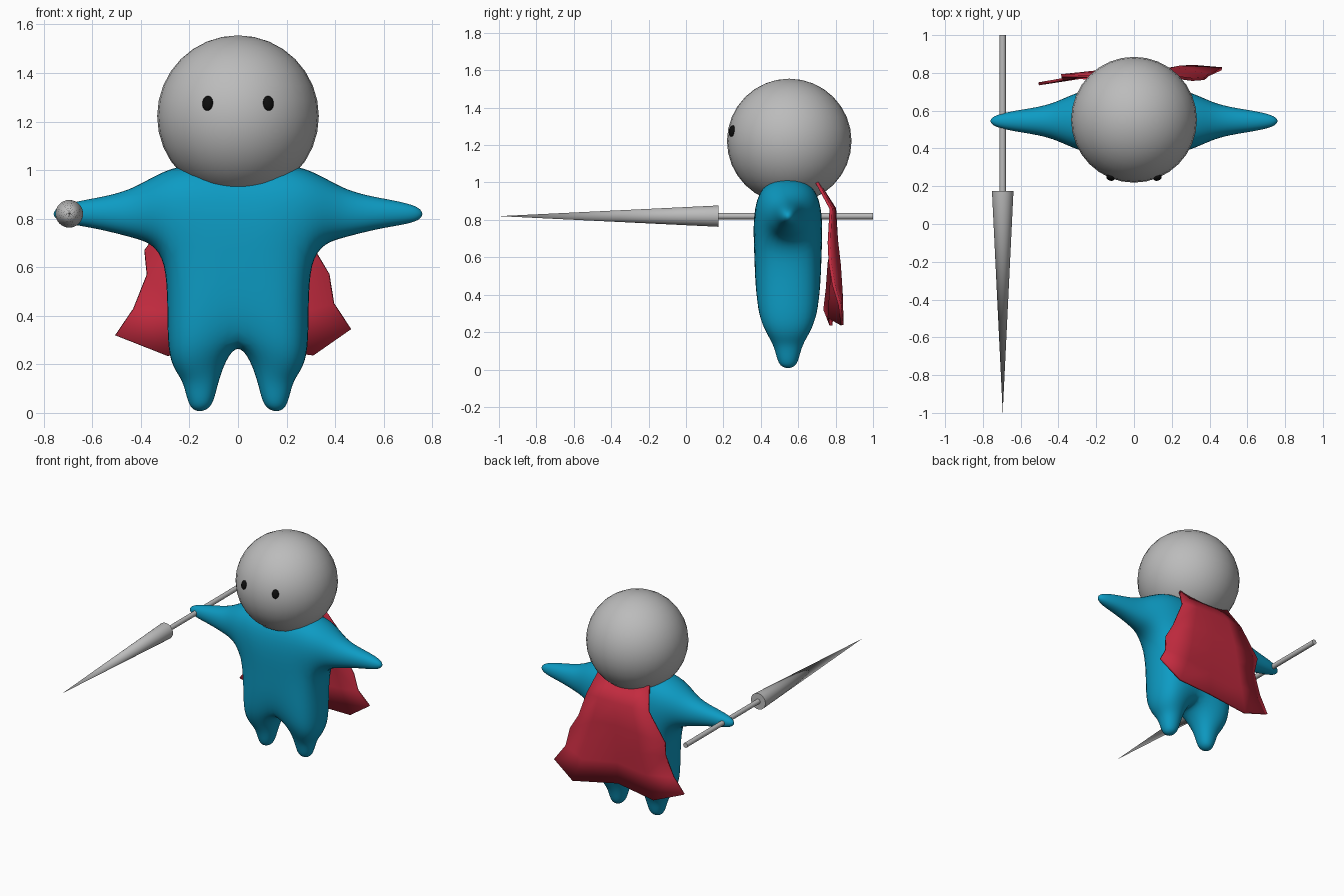
import bpy, bmesh, math
from mathutils import Vector

if "Cube" in bpy.data.objects:
    bpy.data.objects.remove(bpy.data.objects["Cube"])

BODY_Y = 0.545


def material(name, rgb):
    m = bpy.data.materials.new(name)
    m.diffuse_color = (*rgb, 1)
    m.use_nodes = True
    m.node_tree.nodes["Principled BSDF"].inputs["Base Color"].default_value = m.diffuse_color
    return m


grey = material("grey", (0.5, 0.5, 0.5))
blue = material("blue", (0.004, 0.33, 0.55))
red = material("red", (0.55, 0.024, 0.05))
black = material("black", (0.004, 0.004, 0.004))


def finish(ob, name, mat, angle=40):
    ob.name = name
    ob.data.materials.append(mat)
    bpy.ops.object.select_all(action='DESELECT')
    ob.select_set(True)
    bpy.context.view_layer.objects.active = ob
    bpy.ops.object.shade_smooth_by_angle(angle=math.radians(angle))
    return ob


def new_object(name, verts, faces):
    me = bpy.data.meshes.new(name)
    me.from_pydata(verts, [], faces)
    bm = bmesh.new()
    bm.from_mesh(me)
    bmesh.ops.recalc_face_normals(bm, faces=bm.faces)
    bm.to_mesh(me)
    bm.free()
    ob = bpy.data.objects.new(name, me)
    bpy.context.collection.objects.link(ob)
    return ob


# Body: one cage of torso, arms and legs, smoothed by subdivision
verts, index, faces = [], {}, []


def quad(points):
    ids = []
    for p in points:
        key = tuple(round(c, 4) + 0.0 for c in p)
        if key not in index:
            index[key] = len(verts)
            verts.append(Vector(key))
        ids.append(index[key])
    faces.append(ids)


def tube(rings):
    for a, b in zip(rings, rings[1:]):
        for i in range(4):
            j = (i + 1) % 4
            quad([a[i], a[j], b[j], b[i]])
    quad(rings[-1])


def arm_ring(s, x, y, z, r):
    return [(s * x, -y, z + r), (s * x, y, z + r), (s * x, y, z - r), (s * x, -y, z - r)]


def leg_ring(s, z, x, r, y):
    return [(s * (x + r), -y, z), (s * (x + r), y, z), (s * (x - r), y, z), (s * (x - r), -y, z)]


TOP, PIT, HIP = (0.25, 0.12, 0.965), (0.27, 0.13, 0.65), (0.25, 0.115, 0.28)
MID_TOP, MID, CROTCH = (0, 0.13, 0.97), (0, 0.18, 0.62), (0, 0.125, 0.30)


def at(p, s, t):
    return (s * p[0], t * p[1], p[2])


for s in (-1, 1):
    for t in (-1, 1):
        quad([at(MID_TOP, s, t), at(TOP, s, t), at(PIT, s, t), at(MID, s, t)])
        quad([at(MID, s, t), at(PIT, s, t), at(HIP, s, t), at(CROTCH, s, t)])
    quad([at(MID_TOP, s, -1), at(TOP, s, -1), at(TOP, s, 1), at(MID_TOP, s, 1)])
    quad([at(PIT, s, -1), at(PIT, s, 1), at(HIP, s, 1), at(HIP, s, -1)])
    tube([[at(TOP, s, -1), at(TOP, s, 1), at(PIT, s, 1), at(PIT, s, -1)],
          arm_ring(s, 0.43, 0.070, 0.825, 0.076), arm_ring(s, 0.60, 0.043, 0.822, 0.044),
          arm_ring(s, 0.73, 0.021, 0.82, 0.022)])
    tube([[at(HIP, s, -1), at(HIP, s, 1), at(CROTCH, s, 1), at(CROTCH, s, -1)],
          leg_ring(s, 0.13, 0.155, 0.055, 0.058), leg_ring(s, 0.03, 0.155, 0.03, 0.032)])

body = new_object("body", verts, faces)
sub = body.modifiers.new("smooth", 'SUBSURF')
sub.levels = sub.render_levels = 3
# Push the cage out until the smoothed surface passes through the intended points
for _ in range(14):
    dg = bpy.context.evaluated_depsgraph_get()
    dg.update()
    ev = body.evaluated_get(dg)
    now = [ev.data.vertices[i].co.copy() for i in range(len(verts))]
    for i, v in enumerate(body.data.vertices):
        v.co += verts[i] - now[i]
    body.data.update()
    body.update_tag()
body.location.y = BODY_Y
body.name = "body"
body.data.materials.append(blue)
for p in body.data.polygons:
    p.use_smooth = True

# Head
bpy.ops.mesh.primitive_uv_sphere_add(segments=32, ring_count=16, radius=0.333,
                                     location=(0, 0.552, 1.222))
finish(bpy.context.object, "head", grey)

# Eyes
for s, side in ((-1, "right"), (1, "left")):
    bpy.ops.mesh.primitive_uv_sphere_add(segments=16, ring_count=10, radius=1,
                                         location=(s * 0.125, 0.246, 1.275))
    eye = bpy.context.object
    eye.scale = (0.023, 0.016, 0.031)
    eye.rotation_euler = (-0.17, 0, s * 0.39)
    finish(eye, side + "_eye", black)

# Spear: shaft and long cone tip, both along y
SPEAR_X, SPEAR_Z = -0.695, 0.82
bpy.ops.mesh.primitive_cylinder_add(vertices=24, radius=0.017, depth=0.86,
                                    location=(SPEAR_X, 0.57, SPEAR_Z),
                                    rotation=(math.pi / 2, 0, 0))
finish(bpy.context.object, "spear_shaft", grey)
bpy.ops.mesh.primitive_cone_add(vertices=32, radius1=0.057, radius2=0, depth=1.175,
                                location=(SPEAR_X, -0.4125, SPEAR_Z),
                                rotation=(math.pi / 2, 0, 0))
finish(bpy.context.object, "spear_tip", grey)

# Cape: rows from neck to hem, each a line of (x, y, z) points across the back
rows = [
    [(-0.20, .70, 1.00), (-.10, .71, .99), (0, .715, .985), (.10, .71, .99), (.20, .70, 1.00)],
    [(-0.25, .78, .86), (-.13, .79, .86), (0, .795, .86), (.13, .79, .86), (.24, .775, .86)],
    [(-0.385, .785, .67), (-.18, .80, .69), (0, .79, .70), (.17, .805, .69), (.31, .765, .68)],
    [(-0.375, .765, .57), (-.20, .805, .56), (0, .785, .57), (.20, .82, .56), (.375, .77, .57)],
    [(-0.43, .755, .43), (-.24, .79, .41), (0, .775, .43), (.24, .83, .41), (.395, .79, .45)],
    [(-0.505, .742, .32), (-.29, .775, .235), (0, .765, .275), (.31, .835, .237), (.465, .822, .345)],
]
n = len(rows[0])
cape = new_object("cape", [p for r in rows for p in r],
                  [(i * n + j, i * n + j + 1, (i + 1) * n + j + 1, (i + 1) * n + j)
                   for i in range(len(rows) - 1) for j in range(n - 1)])
solid = cape.modifiers.new("thickness", 'SOLIDIFY')
solid.thickness = 0.016
solid.offset = 0
finish(cape, "cape", red, 35)
